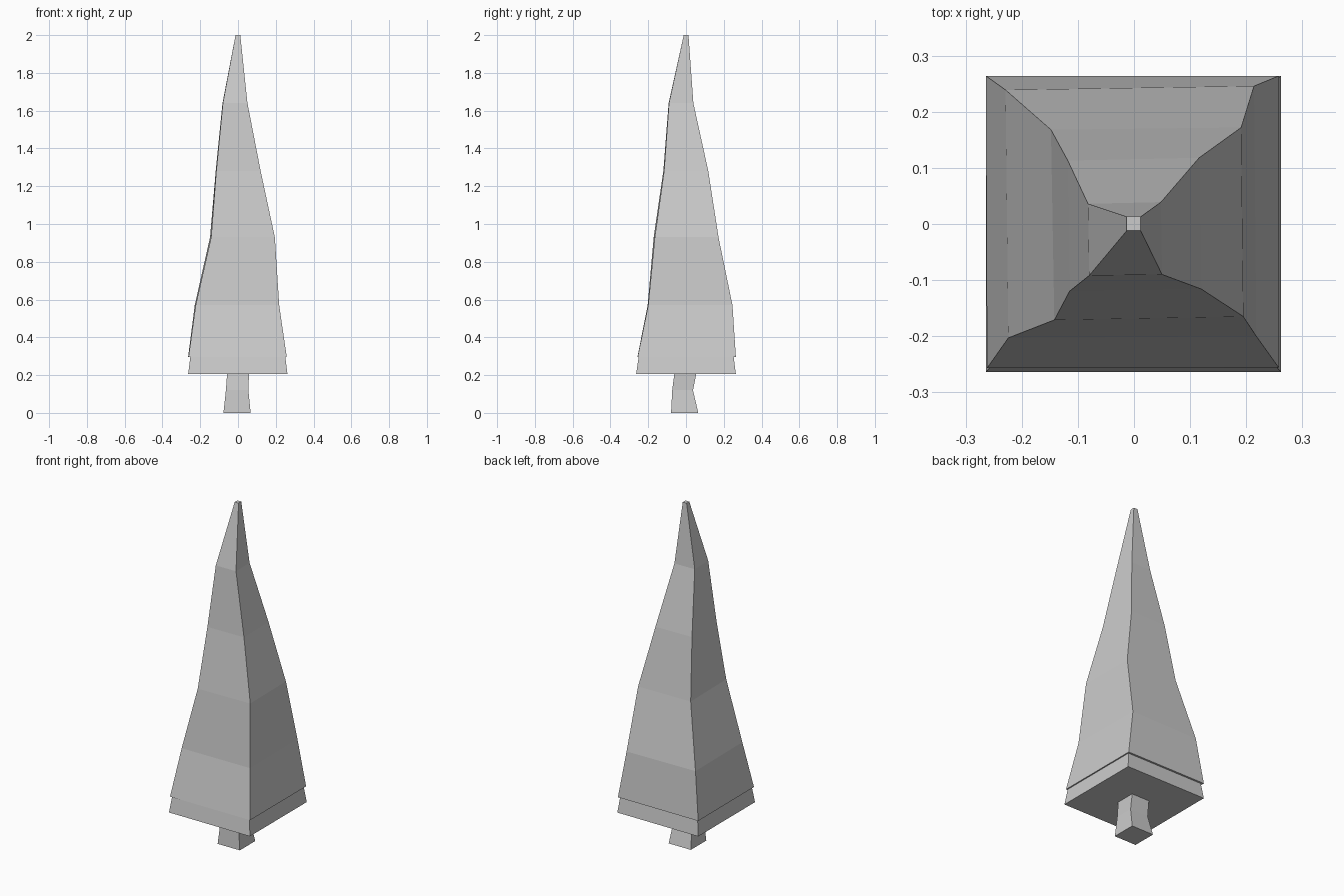
import bpy
import bmesh


def loft(name, rings):
    """Closed four-sided tower: each ring is (z, SW, SE, NE, NW corners)."""
    bm = bmesh.new()
    loops = [[bm.verts.new((x, y, z)) for x, y in corners] for z, *corners in rings]
    for low, high in zip(loops, loops[1:]):
        for i in range(4):
            j = (i + 1) % 4
            bm.faces.new((low[i], low[j], high[j], high[i]))
    bm.faces.new(loops[0][::-1])
    bm.faces.new(loops[-1])
    bmesh.ops.recalc_face_normals(bm, faces=bm.faces)
    mesh = bpy.data.meshes.new(name)
    bm.to_mesh(mesh)
    bm.free()
    obj = bpy.data.objects.new(name, mesh)
    bpy.context.collection.objects.link(obj)
    return obj


def box_ring(z, x0, x1, y0, y1):
    return (z, (x0, y0), (x1, y0), (x1, y1), (x0, y1))


# Crooked trunk
loft("trunk", [
    box_ring(0.0, -0.077, 0.067, -0.079, 0.065),
    box_ring(0.12, -0.064, 0.055, -0.073, 0.037),
    box_ring(0.205, -0.058, 0.058, -0.062, 0.054),
])

# Tapered skirt below the foliage
loft("lower_foliage", [
    box_ring(0.205, -0.264, 0.262, -0.264, 0.264),
    box_ring(0.30, -0.252, 0.250, -0.250, 0.252),
])

# Tall irregular foliage
loft("upper_foliage", [
    (0.296, (-0.262, -0.257), (0.258, -0.256), (0.258, 0.264), (-0.264, 0.264)),
    (0.57, (-0.224, -0.203), (0.218, -0.200), (0.214, 0.246), (-0.229, 0.239)),
    (0.93, (-0.142, -0.171), (0.195, -0.165), (0.191, 0.172), (-0.148, 0.168)),
    (1.28, (-0.115, -0.120), (0.120, -0.116), (0.116, 0.118), (-0.118, 0.113)),
    (1.64, (-0.080, -0.092), (0.050, -0.090), (0.048, 0.039), (-0.082, 0.036)),
    box_ring(2.0, -0.013, 0.012, -0.012, 0.013),
])
